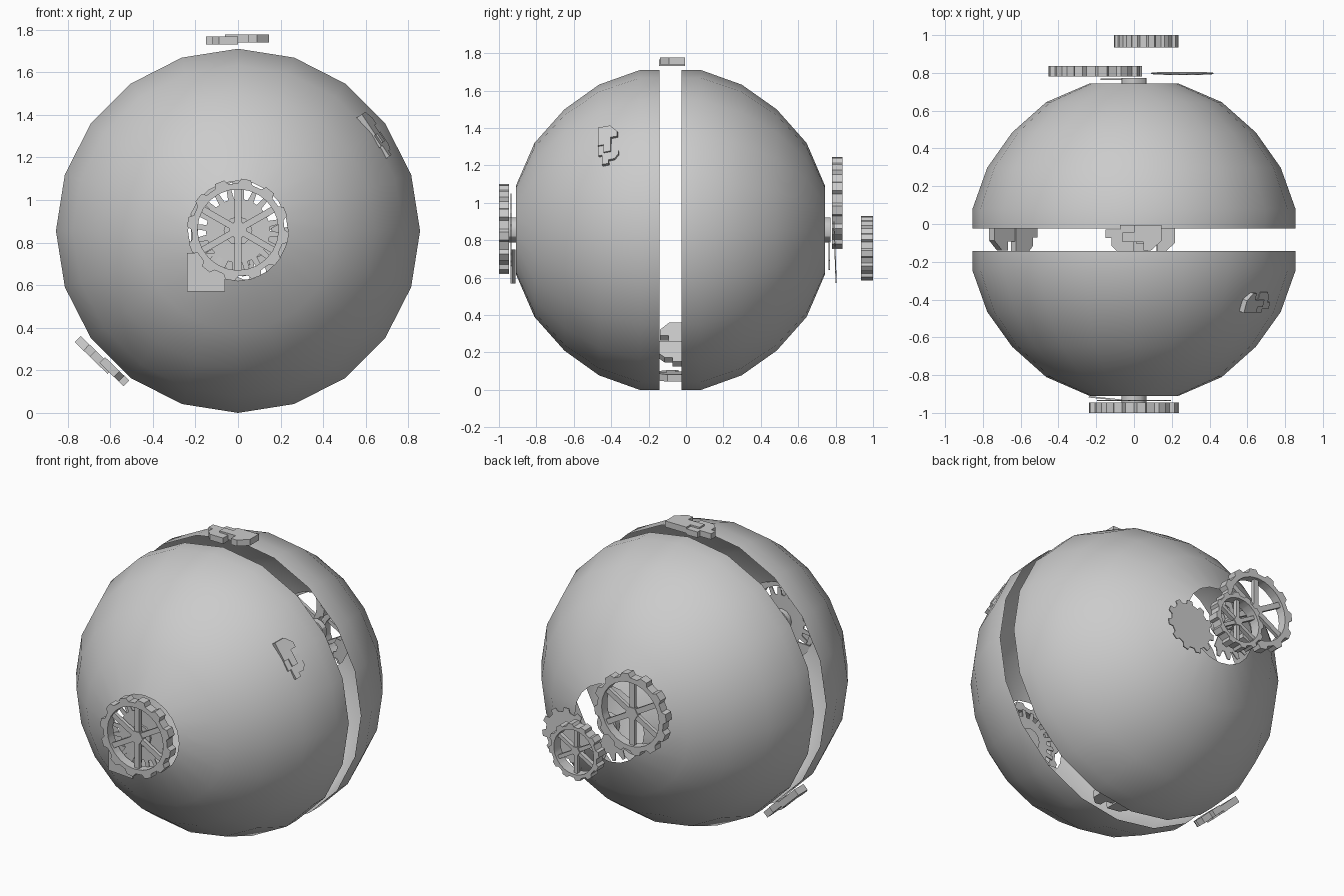
import bpy, bmesh
from math import pi, cos, sin, radians
from mathutils import Matrix, Vector

if "Cube" in bpy.data.objects:
    bpy.data.objects.remove(bpy.data.objects["Cube"])

CZ = 0.855  # height of the sphere's axis


def make(name, bm, mat=None, angle=30):
    if mat:
        bm.transform(mat)
    bmesh.ops.recalc_face_normals(bm, faces=bm.faces)
    me = bpy.data.meshes.new(name)
    bm.to_mesh(me)
    bm.free()
    ob = bpy.data.objects.new(name, me)
    bpy.context.collection.objects.link(ob)
    bpy.ops.object.select_all(action='DESELECT')
    ob.select_set(True)
    bpy.context.view_layer.objects.active = ob
    bpy.ops.object.shade_smooth_by_angle(angle=radians(angle))
    return ob


def lathe(name, profile, n):
    """Open shell turned around the y axis from (radius, y) points."""
    bm = bmesh.new()
    rings = [[bm.verts.new((r * cos(2 * pi * i / n), y, CZ + r * sin(2 * pi * i / n)))
              for i in range(n)] for r, y in profile]
    for a, b in zip(rings, rings[1:]):
        for i in range(n):
            j = (i + 1) % n
            bm.faces.new((a[i], a[j], b[j], b[i]))
    return make(name, bm)


def prism(bm, pts, y0, y1):
    """Extrude an (x, z) outline along y."""
    f = bm.faces.new([bm.verts.new((x, y0, z)) for x, z in pts])
    ext = bmesh.ops.extrude_face_region(bm, geom=[f])
    bmesh.ops.translate(bm, vec=(0, y1 - y0, 0),
                        verts=[v for v in ext['geom'] if isinstance(v, bmesh.types.BMVert)])


def circle(r, n):
    return [(r * cos(2 * pi * i / n), r * sin(2 * pi * i / n)) for i in range(n)]


def toothed(r_out, r_in, n):
    pts = []
    for i in range(n):
        for f, r in ((0.0, r_in), (0.40, r_in), (0.52, r_out), (0.88, r_out)):
            a = 2 * pi * (i + f) / n
            pts.append((r * cos(a), r * sin(a)))
    return pts


def place(x, y, z, tilt=0, yaw=0):
    return Matrix.Translation((x, y, z)) @ Matrix.Rotation(tilt, 4, 'X') @ Matrix.Rotation(yaw, 4, 'Z')


def gear_wheel(name, r, depth, mat):
    """Toothed rim, six spokes and a small hub; centred on the local origin."""
    bm = bmesh.new()
    outer = toothed(r, r * 0.91, 12)
    inner = [Vector(p).normalized() * r * 0.79 for p in outer]
    h = depth / 2
    loops = [[bm.verts.new((p[0], y, p[1])) for p in ps]
             for ps, y in ((outer, -h), (outer, h), (inner, h), (inner, -h))]
    n = len(outer)
    for k in range(4):
        a, b = loops[k], loops[(k + 1) % 4]
        for i in range(n):
            j = (i + 1) % n
            bm.faces.new((a[i], a[j], b[j], b[i]))
    w = r * 0.065
    for k in range(6):
        a = pi / 2 + k * pi / 3
        d, s = Vector((cos(a), sin(a))), Vector((-sin(a), cos(a))) * w
        prism(bm, [d * r * .1 - s, d * r * .82 - s, d * r * .82 + s, d * r * .1 + s],
              -h * 0.4, h * 0.4)
    prism(bm, circle(r * 0.17, 6), -h * 0.55, h * 0.55)
    return make(name, bm, mat)


def plate(name, pts, mat, thick=0.006):
    bm = bmesh.new()
    prism(bm, pts, -thick / 2, thick / 2)
    return make(name, bm, mat)


# Two open, hollow halves of the sphere
lathe("front_half_shell", [(.855, -.143), (.855, -.247), (.777, -.465), (.645, -.65),
                           (.465, -.81), (.235, -.91)], 20)
lathe("back_half_shell", [(.855, -.025), (.855, .08), (.777, .298), (.645, .485),
                          (.465, .645), (.235, .744)], 20)

# Short hubs in the pole openings
for nm, y0, y1 in (("front_hub", -.95, -.90), ("back_hub", .735, .772)):
    bm = bmesh.new()
    prism(bm, circle(.067, 12), y0, y1)
    make(nm, bm, Matrix.Translation((0, 0, CZ)))

# Gear wheels: one mounted in front, two loose behind
gear_wheel("front_gear", .24, .055, place(0, -.9725, CZ + .005))
gear_wheel("large_back_gear", .247, .055, place(-.205, .808, 1.0))
gear_wheel("small_back_gear", .172, .065, place(.065, .967, .757))

# Thin toothed discs
plate("front_toothed_disc", toothed(.195, .15, 20), place(0, -.935, CZ))
plate("loose_back_disc", toothed(.165, .14, 11), place(.255, .797, .735, radians(2)))

# Broken remnant of the rear disc
sector = [(0, 0)]
for i in range(16):
    a = radians(215 + 5 * i)
    rr = .215 if i % 4 < 2 else .17
    sector.append((rr * cos(a), rr * sin(a)))
plate("rear_disc_fragment", sector, place(0, .766, CZ))

# Loose square plate behind the front gear
plate("square_plate", [(-.09, -.09), (.09, -.09), (.09, .09), (-.09, .09)],
      place(-.15, -.924, .66, 0, radians(-6)), .008)


def latch(name, origin, normal, along, size=1.0):
    """Broken clasp: two overlapping notched plates lying on the shell."""
    zc = Vector(normal).normalized()
    xc = Vector(along)
    xc = (xc - zc * xc.dot(zc)).normalized()
    yc = zc.cross(xc)
    rot = Matrix((xc, yc, zc)).transposed().to_4x4()
    left = [(-.15, -.045), (-.075, -.045), (-.075, -.07), (0, -.07), (0, .07),
            (-.09, .07), (-.12, .04), (-.12, 0), (-.15, 0)]
    right = [(-.06, -.03), (0, -.03), (0, -.07), (.145, -.07), (.145, .015),
             (.09, .065), (.05, .065), (.05, .02), (-.06, .02)]
    bm = bmesh.new()
    turn = Matrix.Rotation(radians(90), 4, 'X')  # outline plane -> shell plane
    prism(bm, [(x, y) for x, y in left], -.022, .014)
    prism(bm, [(x, y) for x, y in right], -.014, .024)
    make(name, bm, Matrix.Translation(origin) @ rot @ Matrix.Scale(size, 4) @ turn, 20)


# Clasps around the seam, plus a torn one on the front half
latch("top_clasp", (0, -.075, 1.753), (0, 0, 1), (1, 0, 0))
latch("bottom_clasp", (.07, -.085, .075), (.12, 0, 1), (1, 0, 0))
latch("left_clasp", (-.64, -.072, .245), (-.64, 0, -.66), (-.7, 0, .66), 1.05)
latch("side_clasp", (.645, -.412, 1.305), (.655, -.25, .44), (-.56, 0, .83), .8)
